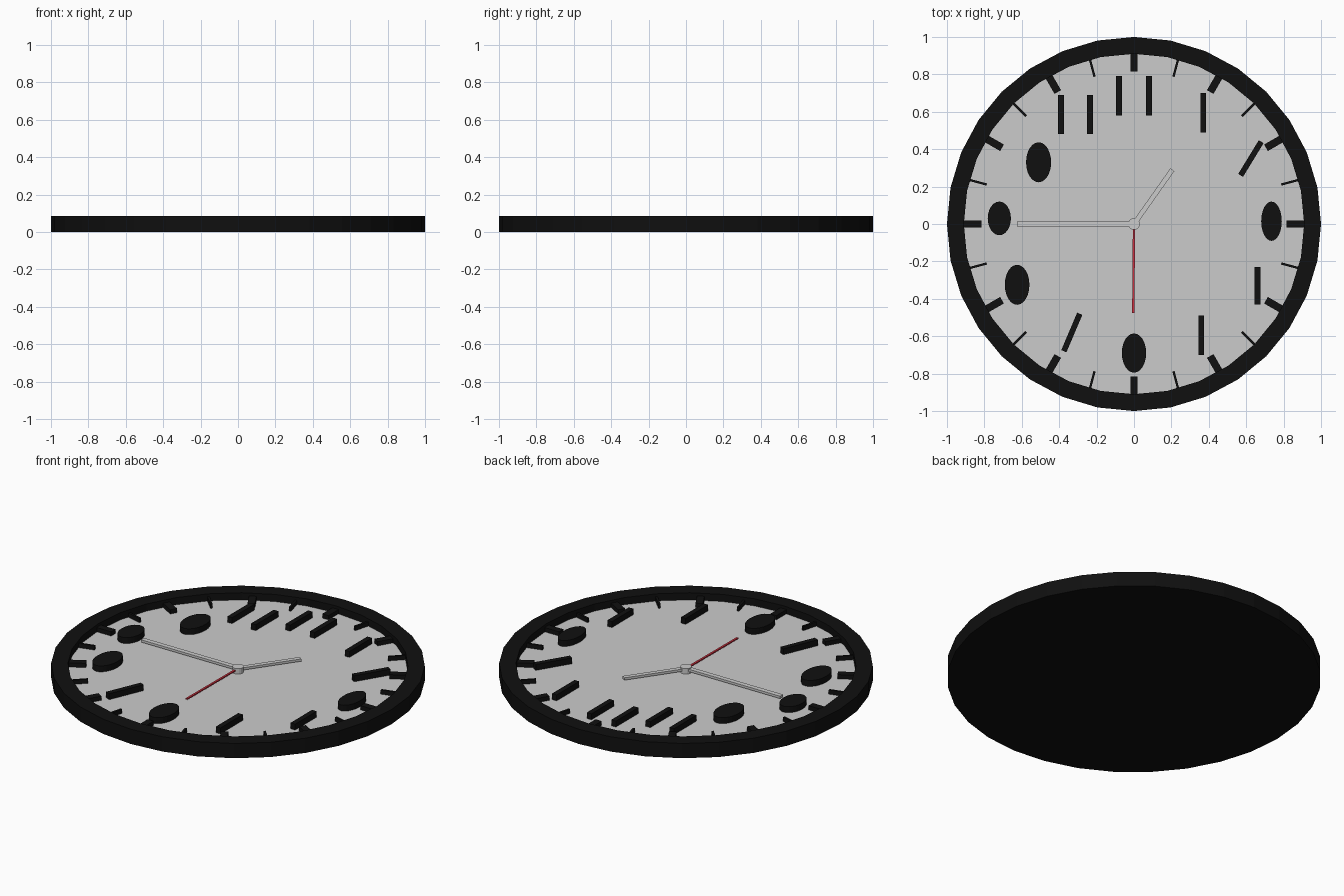
import bpy, bmesh, math

if "Cube" in bpy.data.objects:
    bpy.data.objects.remove(bpy.data.objects["Cube"])

SIDES = 32
FLOOR = 0.045


def material(name, rgb):
    m = bpy.data.materials.new(name)
    m.diffuse_color = (*rgb, 1)
    m.use_nodes = True
    m.node_tree.nodes["Principled BSDF"].inputs["Base Color"].default_value = m.diffuse_color
    return m


black = material("black", (0.005, 0.005, 0.005))
red = material("red", (0.6, 0.03, 0.05))


def finish(name, bm, mat=None):
    bmesh.ops.recalc_face_normals(bm, faces=bm.faces[:])
    me = bpy.data.meshes.new(name)
    bm.to_mesh(me)
    bm.free()
    ob = bpy.data.objects.new(name, me)
    bpy.context.collection.objects.link(ob)
    if mat:
        me.materials.append(mat)
    return ob


def prism(bm, outline, z0, z1):
    """Closed prism over a 2D outline."""
    low = [bm.verts.new((x, y, z0)) for x, y in outline]
    top = [bm.verts.new((x, y, z1)) for x, y in outline]
    bm.faces.new(low[::-1])
    bm.faces.new(top)
    n = len(low)
    for i in range(n):
        j = (i + 1) % n
        bm.faces.new((low[i], low[j], top[j], top[i]))


def bar(bm, a, b, width, z0, z1):
    """Straight bar from point a to point b."""
    dx, dy = b[0] - a[0], b[1] - a[1]
    d = math.hypot(dx, dy)
    nx, ny = -dy / d * width / 2, dx / d * width / 2
    prism(bm, [(a[0] - nx, a[1] - ny), (b[0] - nx, b[1] - ny),
               (b[0] + nx, b[1] + ny), (a[0] + nx, a[1] + ny)], z0, z1)


def oval(cx, cy, rx, ry, n):
    return [(cx + rx * math.cos(math.tau * i / n),
             cy + ry * math.sin(math.tau * i / n)) for i in range(n)]


# Case: lathed tray profile with raised rim and closed back
bm = bmesh.new()
rings = []
for r, z in [(1, 0), (1, 0.087), (0.91, 0.087), (0.91, FLOOR - 0.01)]:
    rings.append([bm.verts.new((x, y, z)) for x, y in oval(0, 0, r, r, SIDES)])
for lo, hi in zip(rings, rings[1:]):
    for i in range(SIDES):
        j = (i + 1) % SIDES
        bm.faces.new((lo[i], lo[j], hi[j], hi[i]))
bm.faces.new(rings[0][::-1])
bm.faces.new(rings[-1])
finish("case", bm, black)

# Dial plate
bm = bmesh.new()
prism(bm, oval(0, 0, 0.91, 0.91, SIDES), FLOOR - 0.01, FLOOR)
finish("dial", bm)

# Wide hour ticks and thin half-hour ticks
for name, width, offset, outer in [("hour_ticks", 0.04, 0, 0.92),
                                   ("half_hour_ticks", 0.012, 15, 0.91)]:
    bm = bmesh.new()
    for i in range(12):
        t = math.radians(30 * i + offset)
        c, s = math.cos(t), math.sin(t)
        bar(bm, (0.815 * c, 0.815 * s), (outer * c, outer * s), width, FLOOR, 0.07)
    finish(name, bm, black)

# Raised hour markers: plain slim bars and oval pads
bm = bmesh.new()
for a, b in [((0.37, 0.49), (0.37, 0.70)), ((0.57, 0.26), (0.68, 0.44)),
             ((0.66, -0.43), (0.66, -0.23)), ((0.36, -0.70), (0.36, -0.49)),
             ((-0.375, -0.68), (-0.29, -0.48)), ((-0.39, 0.48), (-0.39, 0.69)),
             ((-0.235, 0.48), (-0.235, 0.69)), ((-0.08, 0.58), (-0.08, 0.79)),
             ((0.08, 0.58), (0.08, 0.79))]:
    bar(bm, a, b, 0.03, FLOOR, 0.08)
for cx, cy, rx, ry in [(0.735, 0.015, 0.055, 0.105), (0, -0.69, 0.065, 0.105),
                       (-0.625, -0.325, 0.066, 0.107), (-0.72, 0.03, 0.062, 0.09),
                       (-0.51, 0.33, 0.067, 0.107)]:
    prism(bm, oval(cx, cy, rx, ry, 24), FLOOR, 0.08)
finish("hour_markers", bm, black)

# Hands and centre hub
for name, tip, width, z0, z1, mat in [
        ("hour_hand", (0.205, 0.29), 0.026, 0.056, 0.070, None),
        ("minute_hand", (-0.625, 0.0), 0.028, 0.058, 0.072, None),
        ("second_hand", (-0.004, -0.475), 0.012, 0.060, 0.067, red)]:
    bm = bmesh.new()
    bar(bm, (0, 0), tip, width, z0, z1)
    finish(name, bm, mat)
bm = bmesh.new()
prism(bm, oval(0, 0, 0.031, 0.031, 16), FLOOR, 0.077)
finish("hub", bm)
